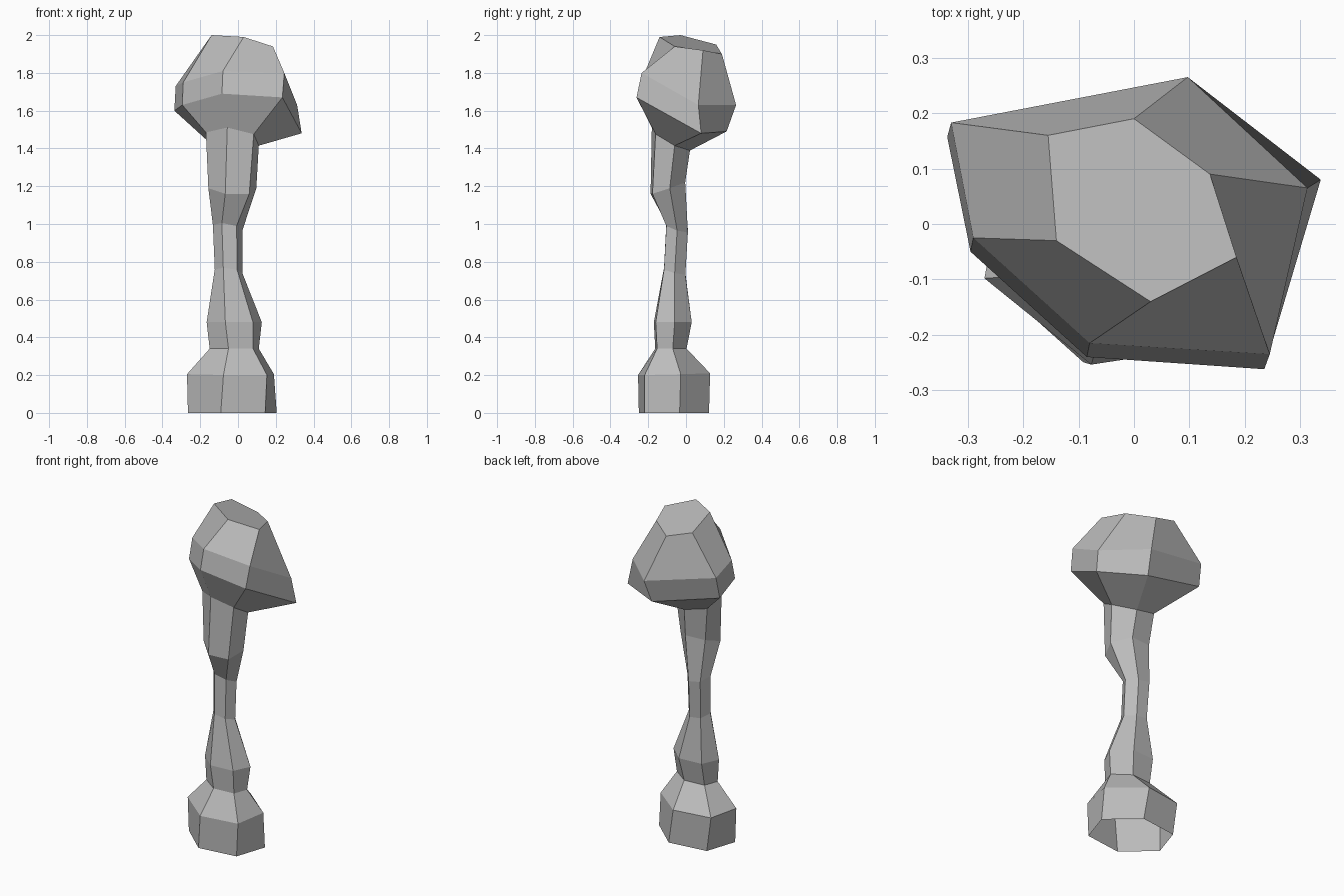
import bpy
from math import cos, sin, radians
from mathutils import Vector

SIDES = 6

default_cube = bpy.data.objects.get("Cube")
if default_cube:
    bpy.data.objects.remove(default_cube, do_unlink=True)


def make_material(name, colour):
    material = bpy.data.materials.new(name)
    material.use_nodes = True
    material.diffuse_color = colour
    for node in material.node_tree.nodes:
        if node.type == 'BSDF_PRINCIPLED':
            node.inputs["Base Color"].default_value = colour
    return material


def ring(centre, side, back):
    """Skewed hexagon around a centre, spanned by two half-axis vectors."""
    centre, side, back = Vector(centre), Vector(side), Vector(back)
    angles = [radians(360 / SIDES * i) for i in range(SIDES)]
    return [centre + side * cos(a) + back * sin(a) for a in angles]


def loft(name, rings, material, capped=False):
    """Join successive rings with quads; the lower end stays open."""
    points = [point for loop in rings for point in loop]
    faces = []
    for level in range(len(rings) - 1):
        low, high = level * SIDES, (level + 1) * SIDES
        for i in range(SIDES):
            j = (i + 1) % SIDES
            faces.append((low + i, low + j, high + j, high + i))
    if capped:
        faces.append(tuple(range(len(points) - SIDES, len(points))))
    mesh = bpy.data.meshes.new(name)
    mesh.from_pydata(points, [], faces)
    mesh.materials.append(material)
    mesh.update()
    part = bpy.data.objects.new(name, mesh)
    bpy.context.collection.objects.link(part)
    return part


grey = make_material("plain grey", (0.5, 0.5, 0.5, 1))

# Rings shared between neighbouring parts
foot = ring((-.02, -.08, .34), (.13, .01, 0), (-.04, .09, 0))
neck = ring((-.03, -.08, 1.45), (.14, .02, -.035), (-.05, .105, -.05))

# Hollow base with a sloping shoulder
floor = ring((-.03, -.064, 0), (.235, .03, 0), (-.065, .197, 0))
shoulder = ring((-.04, -.063, .205), (.23, .035, 0), (-.09, .2, .005))
loft("base", [floor, shoulder, foot], grey)

# Stem that swells, narrows at the waist and swells again
swell = ring((-.02, -.07, .48), (.146, .01, 0), (-.03, .11, 0))
waist = ring((-.05, -.06, .75), (.073, 0, -.01), (-.01, .065, -.015))
upper_waist = ring((-.055, -.047, .98), (.078, 0, -.015), (-.01, .066, -.02))
throat = ring((-.03, -.096, 1.19), (.127, .01, 0), (-.03, .1, .035))
loft("stem", [foot, swell, waist, upper_waist, throat, neck], grey)

# Faceted head: lower rim, upper rim and tilted crown
lower_rim = [(.337, .08, 1.48), (.08, .215, 1.49), (-.337, .157, 1.6),
             (-.295, -.05, 1.63), (-.085, -.24, 1.69), (.235, -.262, 1.67)]
upper_rim = [(.313, .065, 1.63), (.097, .265, 1.63), (-.33, .183, 1.73),
             (-.29, -.025, 1.75), (-.08, -.215, 1.81), (.245, -.235, 1.8)]
crown = [(.137, .09, 1.92), (0, .19, 1.9), (-.155, .16, 1.95),
         (-.14, -.03, 2), (.03, -.14, 1.99), (.185, -.06, 1.94)]
loft("head", [neck, lower_rim, upper_rim, crown], grey, capped=True)
